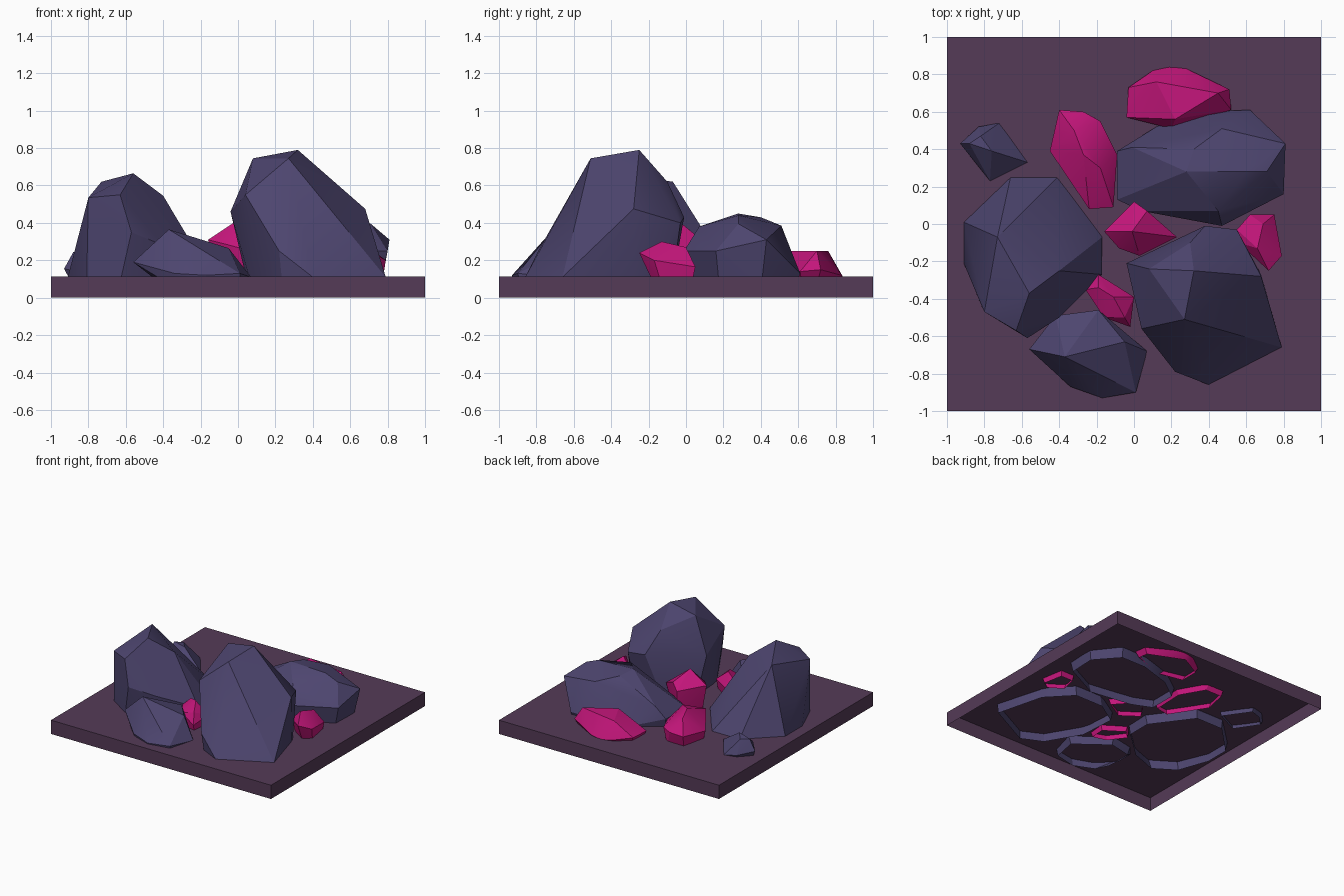
import bpy, bmesh, math


def material(name, rgb):
    m = bpy.data.materials.new(name)
    m.diffuse_color = (*rgb, 1)
    return m


EARTH = material("earth", (0.09, 0.043, 0.095))
STONE = material("stone", (0.075, 0.06, 0.16))
CRYSTAL = material("crystal", (0.56, 0.008, 0.2))


def finish(name, bm, mat):
    bmesh.ops.recalc_face_normals(bm, faces=bm.faces)
    me = bpy.data.meshes.new(name)
    bm.to_mesh(me)
    bm.free()
    me.materials.append(mat)
    ob = bpy.data.objects.new(name, me)
    bpy.context.collection.objects.link(ob)
    return ob


def open_bottom(bm, z):
    faces = [f for f in bm.faces if all(v.co.z < z + 0.002 for v in f.verts)]
    bmesh.ops.delete(bm, geom=faces, context='FACES_ONLY')


def rock(name, mat, foot_z, foot, body):
    """Faceted shell: hull of a buried foot outline and a few body corners, open below."""
    bm = bmesh.new()
    for x, y in foot:
        bm.verts.new((x, y, foot_z))
    for p in body:
        bm.verts.new(p)
    res = bmesh.ops.convex_hull(bm, input=bm.verts[:])
    extra = {g for g in res["geom_interior"] + res["geom_unused"]
             if isinstance(g, bmesh.types.BMVert)}
    bmesh.ops.delete(bm, geom=list(extra), context='VERTS')
    bmesh.ops.recalc_face_normals(bm, faces=bm.faces)
    open_bottom(bm, foot_z)
    bmesh.ops.dissolve_limit(bm, angle_limit=math.radians(2), verts=bm.verts, edges=bm.edges)
    ob = finish(name, bm, mat)
    bpy.ops.object.select_all(action='DESELECT')
    ob.select_set(True)
    bpy.context.view_layer.objects.active = ob
    bpy.ops.object.shade_smooth_by_angle(angle=math.radians(24))


# Ground slab: hollow, open underneath
bm = bmesh.new()
bmesh.ops.create_cube(bm, size=1)
for v in bm.verts:
    v.co = (v.co.x * 2, v.co.y * 2, 0.113 * (v.co.z + 0.5))
open_bottom(bm, 0)
finish("ground_slab", bm, EARTH)

# Large boulders
rock("tall_boulder", STONE, 0.04,
     [(0.06, -0.2), (0.08, -0.5), (0.24, -0.77), (0.41, -0.85), (0.78, -0.66),
      (0.68, -0.27), (0.5, -0.08), (0.25, -0.08)],
     [(0.32, -0.25, 0.79), (0.27, -0.51, 0.745), (0.08, -0.24, 0.745),
      (-0.04, -0.21, 0.46), (0.04, -0.56, 0.55), (0.68, -0.28, 0.475),
      (0.79, -0.66, 0.11), (0.40, -0.86, 0.11), (0.22, -0.79, 0.25),
      (0.30, -0.10, 0.62), (0.38, -0.01, 0.43), (0.55, -0.03, 0.40)])
rock("left_boulder", STONE, 0.04,
     [(-0.90, 0.0), (-0.66, 0.24), (-0.42, 0.24), (-0.19, -0.07), (-0.19, -0.27),
      (-0.42, -0.48), (-0.64, -0.56), (-0.81, -0.45), (-0.90, -0.2)],
     [(-0.56, -0.37, 0.665), (-0.73, -0.07, 0.62), (-0.80, -0.47, 0.535),
      (-0.63, -0.57, 0.55), (-0.57, -0.61, 0.35), (-0.40, -0.25, 0.545),
      (-0.40, -0.50, 0.28), (-0.17, -0.07, 0.12), (-0.17, -0.27, 0.16),
      (-0.91, 0.01, 0.11), (-0.91, -0.21, 0.11), (-0.66, 0.25, 0.11),
      (-0.41, 0.25, 0.11)])
rock("back_boulder", STONE, 0.04,
     [(-0.06, 0.37), (-0.06, 0.15), (0.1, 0.08), (0.45, 0.03), (0.75, 0.18),
      (0.76, 0.4), (0.6, 0.58), (0.38, 0.58), (0.12, 0.5)],
     [(0.28, 0.28, 0.45), (0.60, 0.28, 0.44), (0.71, 0.28, 0.395),
      (0.32, 0.40, 0.43), (0.81, 0.43, 0.31), (0.80, 0.16, 0.25),
      (0.47, 0.51, 0.385), (0.45, 0.07, 0.38), (0.47, -0.01, 0.25),
      (0.04, 0.07, 0.20), (-0.09, 0.39, 0.18), (-0.01, 0.41, 0.27),
      (-0.09, 0.13, 0.18), (0.12, 0.52, 0.12), (0.38, 0.60, 0.12), (0.62, 0.61, 0.13)])
rock("front_boulder", STONE, 0.05,
     [(-0.38, -0.75), (-0.33, -0.85), (-0.17, -0.92), (0.01, -0.88), (0.05, -0.68),
      (-0.2, -0.49), (-0.38, -0.53)],
     [(-0.56, -0.67, 0.19), (-0.37, -0.71, 0.365), (-0.05, -0.63, 0.265),
      (-0.42, -0.49, 0.23), (-0.19, -0.46, 0.25), (0.07, -0.68, 0.11),
      (0.01, -0.90, 0.13), (-0.17, -0.93, 0.12), (-0.34, -0.87, 0.13)])
rock("small_stone", STONE, 0.08,
     [(-0.89, 0.42), (-0.81, 0.5), (-0.72, 0.53), (-0.58, 0.33), (-0.77, 0.24)],
     [(-0.93, 0.43, 0.155), (-0.83, 0.52, 0.13), (-0.72, 0.54, 0.11),
      (-0.57, 0.33, 0.12), (-0.77, 0.23, 0.12), (-0.88, 0.43, 0.245),
      (-0.82, 0.47, 0.24), (-0.76, 0.39, 0.25)])

# Pink crystals
rock("back_crystal", CRYSTAL, 0.07,
     [(0.0, 0.57), (0.0, 0.72), (0.18, 0.82), (0.46, 0.70), (0.47, 0.62), (0.2, 0.53)],
     [(-0.04, 0.57, 0.14), (-0.03, 0.73, 0.14), (0.10, 0.82, 0.12),
      (0.19, 0.84, 0.11), (0.28, 0.83, 0.12), (0.51, 0.72, 0.15),
      (0.52, 0.61, 0.14), (0.20, 0.51, 0.14), (0.12, 0.76, 0.25),
      (0.45, 0.70, 0.25), (0.22, 0.56, 0.25)])
rock("left_crystal", CRYSTAL, 0.07,
     [(-0.38, 0.57), (-0.23, 0.57), (-0.12, 0.38), (-0.13, 0.12), (-0.24, 0.1), (-0.42, 0.38)],
     [(-0.40, 0.61, 0.20), (-0.27, 0.60, 0.20), (-0.18, 0.55, 0.20),
      (-0.09, 0.37, 0.17), (-0.11, 0.09, 0.17), (-0.24, 0.08, 0.19),
      (-0.45, 0.39, 0.18), (-0.27, 0.37, 0.31), (-0.32, 0.50, 0.29),
      (-0.18, 0.30, 0.29)])
rock("centre_crystal", CRYSTAL, 0.07,
     [(-0.11, -0.05), (0.0, 0.1), (0.08, 0.05), (0.18, -0.06), (0.03, -0.15)],
     [(-0.16, -0.04, 0.31), (0.0, 0.12, 0.28), (0.07, 0.07, 0.32),
      (0.23, -0.07, 0.22), (0.03, -0.17, 0.26), (-0.08, -0.13, 0.29),
      (-0.01, -0.04, 0.41)])
rock("front_crystal", CRYSTAL, 0.07,
     [(-0.24, -0.36), (-0.17, -0.3), (-0.02, -0.4), (-0.03, -0.52), (-0.14, -0.49)],
     [(-0.26, -0.35, 0.19), (-0.19, -0.27, 0.19), (0.0, -0.39, 0.19),
      (-0.02, -0.55, 0.16), (-0.16, -0.50, 0.21), (-0.11, -0.39, 0.28),
      (-0.19, -0.34, 0.26), (-0.05, -0.50, 0.24)])
rock("right_crystal", CRYSTAL, 0.07,
     [(0.6, -0.1), (0.63, 0.03), (0.74, 0.03), (0.77, -0.13), (0.71, -0.17)],
     [(0.56, -0.10, 0.20), (0.55, -0.03, 0.20), (0.62, 0.05, 0.165),
      (0.75, 0.05, 0.165), (0.79, -0.17, 0.20), (0.72, -0.25, 0.24),
      (0.66, -0.13, 0.30), (0.69, 0.0, 0.27)])
